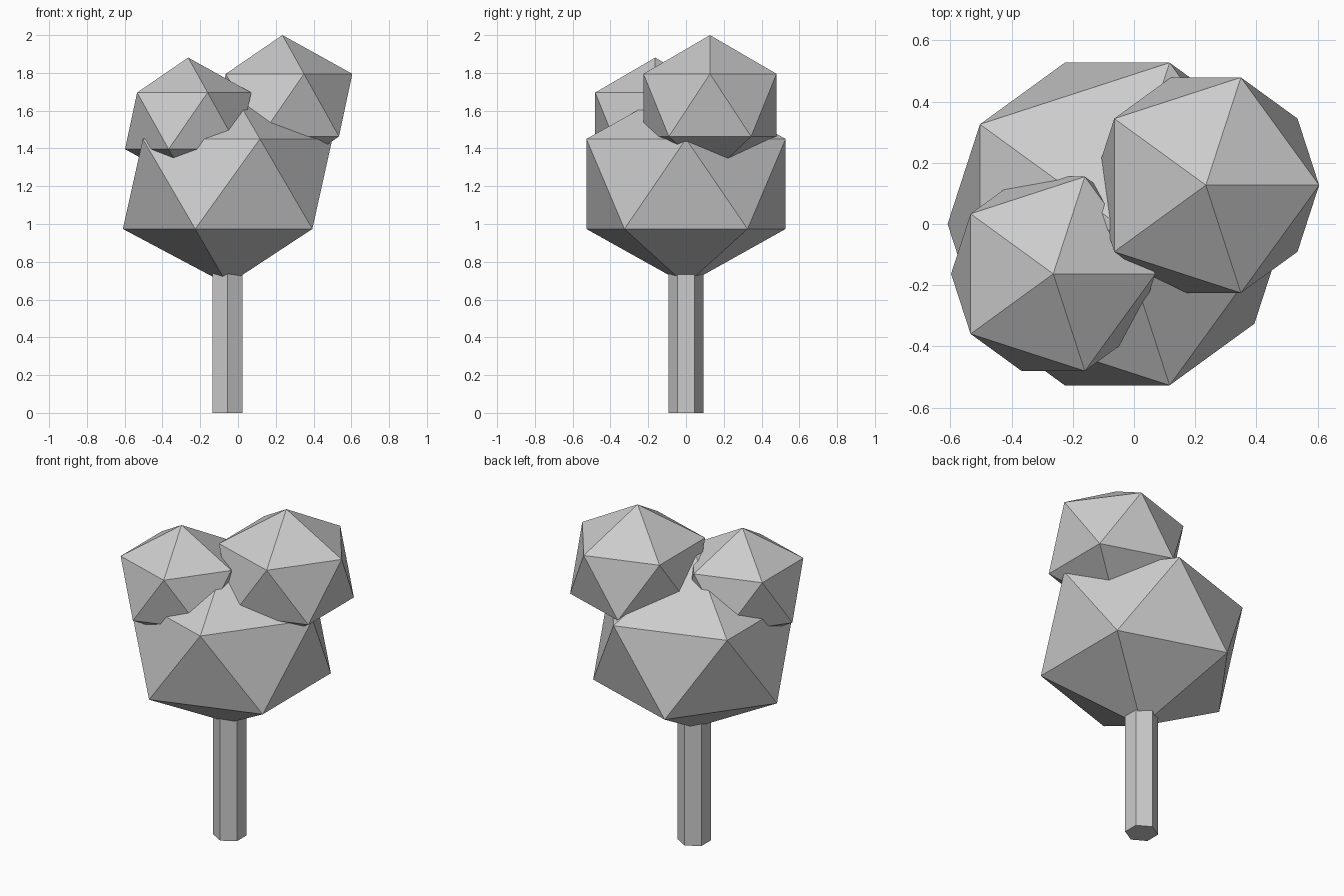
import bpy

if "Cube" in bpy.data.objects:
    bpy.data.objects.remove(bpy.data.objects["Cube"])

# One plain grey for the whole tree
grey = bpy.data.materials.new("plain grey")
grey.diffuse_color = (0.6, 0.6, 0.6, 1.0)
grey.use_nodes = True
grey.node_tree.nodes["Principled BSDF"].inputs["Base Color"].default_value = grey.diffuse_color


def finish(name):
    obj = bpy.context.object
    obj.name = name
    obj.data.materials.append(grey)
    return obj


# Six-sided trunk, its top buried in the main crown
TRUNK_HEIGHT = 0.85
bpy.ops.mesh.primitive_cylinder_add(vertices=6, radius=0.092, depth=TRUNK_HEIGHT,
                                    location=(-0.055, 0, TRUNK_HEIGHT / 2))
finish("trunk")

# Faceted, slightly flattened foliage clumps: name, centre, radius, half height
clumps = [
    ("main_crown", (-0.055, 0.0, 1.212), 0.62, 0.533),
    ("right_clump", (0.235, 0.127, 1.629), 0.414, 0.371),
    ("left_clump", (-0.264, -0.163, 1.546), 0.3735, 0.335),
]
for name, centre, radius, half_height in clumps:
    bpy.ops.mesh.primitive_ico_sphere_add(subdivisions=1, radius=1, location=centre)
    clump = finish(name)
    clump.scale = (radius, radius, half_height)
